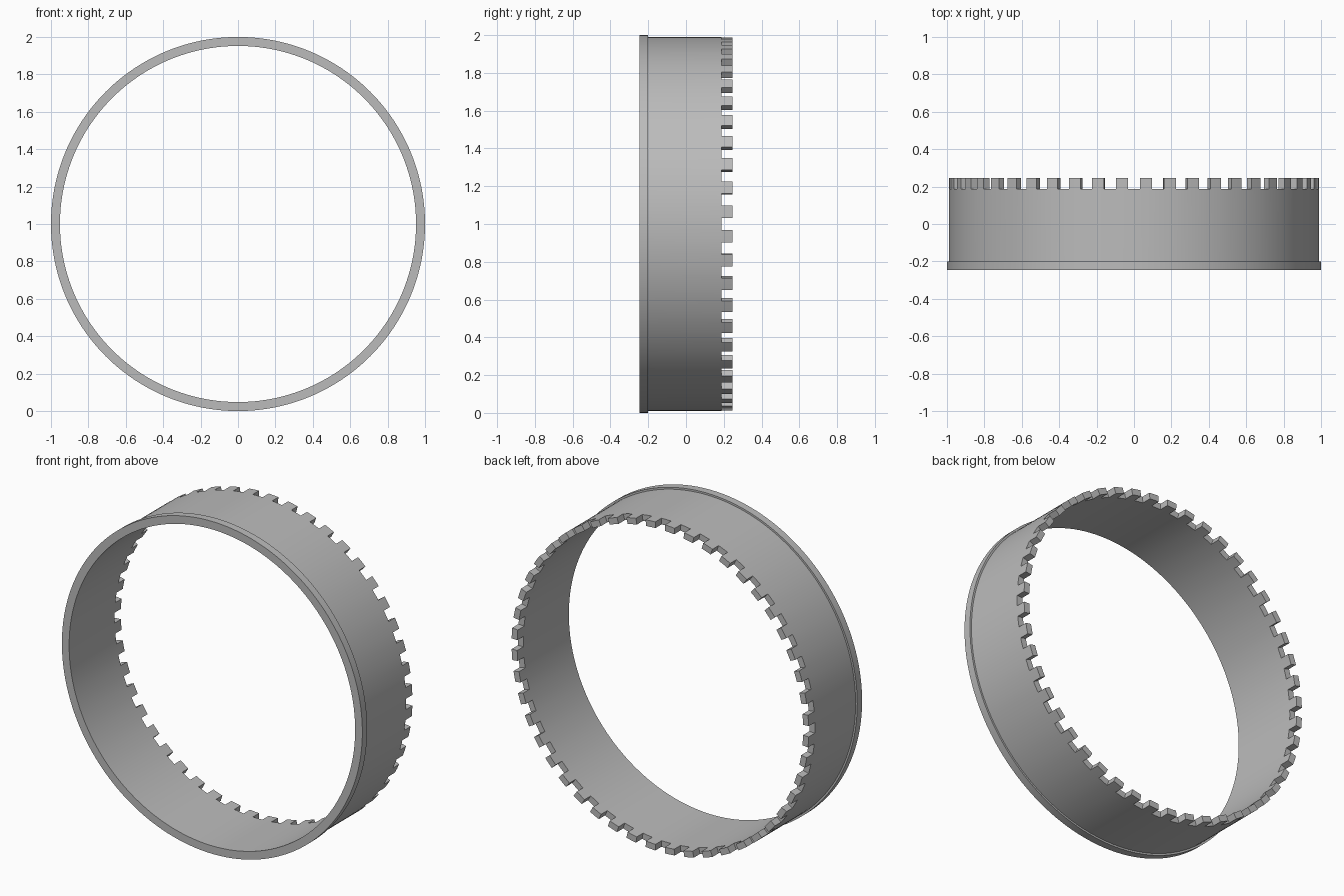
import bpy, bmesh, math

if "Cube" in bpy.data.objects:
    bpy.data.objects.remove(bpy.data.objects["Cube"])

TEETH, PER = 48, 4              # tooth count, segments per tooth pitch
N = TEETH * PER
R_IN, R_BODY, R_RIM = 0.952, 0.989, 1.0
Y_FRONT, Y_RIM, Y_ROOT, Y_TIP = -0.246, -0.2, 0.187, 0.246

grey = bpy.data.materials.new("plain grey")
grey.diffuse_color = (0.5, 0.5, 0.5, 1)
grey.use_nodes = True
grey.node_tree.nodes["Principled BSDF"].inputs["Base Color"].default_value = grey.diffuse_color

bm = bmesh.new()


def loop(r, y):
    return [bm.verts.new((r * math.sin(2 * math.pi * i / N), y,
                          1 + r * math.cos(2 * math.pi * i / N))) for i in range(N)]


def quad(a, b, i):
    j = (i + 1) % N
    bm.faces.new((a[i], a[j], b[j], b[i]))


# Ring profile, from the inner root round the front rim to the outer root
profile = [(R_IN, Y_ROOT), (R_IN, Y_FRONT), (R_RIM, Y_FRONT),
           (R_RIM, Y_RIM), (R_BODY, Y_RIM), (R_BODY, Y_ROOT)]
rings = [loop(r, y) for r, y in profile]
for a, b in zip(rings, rings[1:]):
    for i in range(N):
        quad(a, b, i)

# Crown of teeth: a gap is centred at the top, each tooth fills half a pitch
inner, outer = rings[0], rings[-1]
tip_in, tip_out = loop(R_IN, Y_TIP), loop(R_BODY, Y_TIP)
for i in range(N):
    if i % PER in (1, 2):
        quad(outer, tip_out, i)
        quad(tip_out, tip_in, i)
        quad(tip_in, inner, i)
    else:
        quad(outer, inner, i)
    if i % PER in (1, 3):       # tooth flanks
        bm.faces.new((inner[i], outer[i], tip_out[i], tip_in[i]))

bmesh.ops.delete(bm, geom=[v for v in bm.verts if not v.link_faces], context='VERTS')
bmesh.ops.recalc_face_normals(bm, faces=bm.faces)
mesh = bpy.data.meshes.new("toothed_ring")
bm.to_mesh(mesh)
bm.free()
mesh.materials.append(grey)
ring = bpy.data.objects.new("toothed_ring", mesh)
bpy.context.collection.objects.link(ring)

# Smooth the round walls, keep corners sharp
bpy.context.view_layer.objects.active = ring
ring.select_set(True)
bpy.ops.object.shade_smooth_by_angle(angle=math.radians(30))
